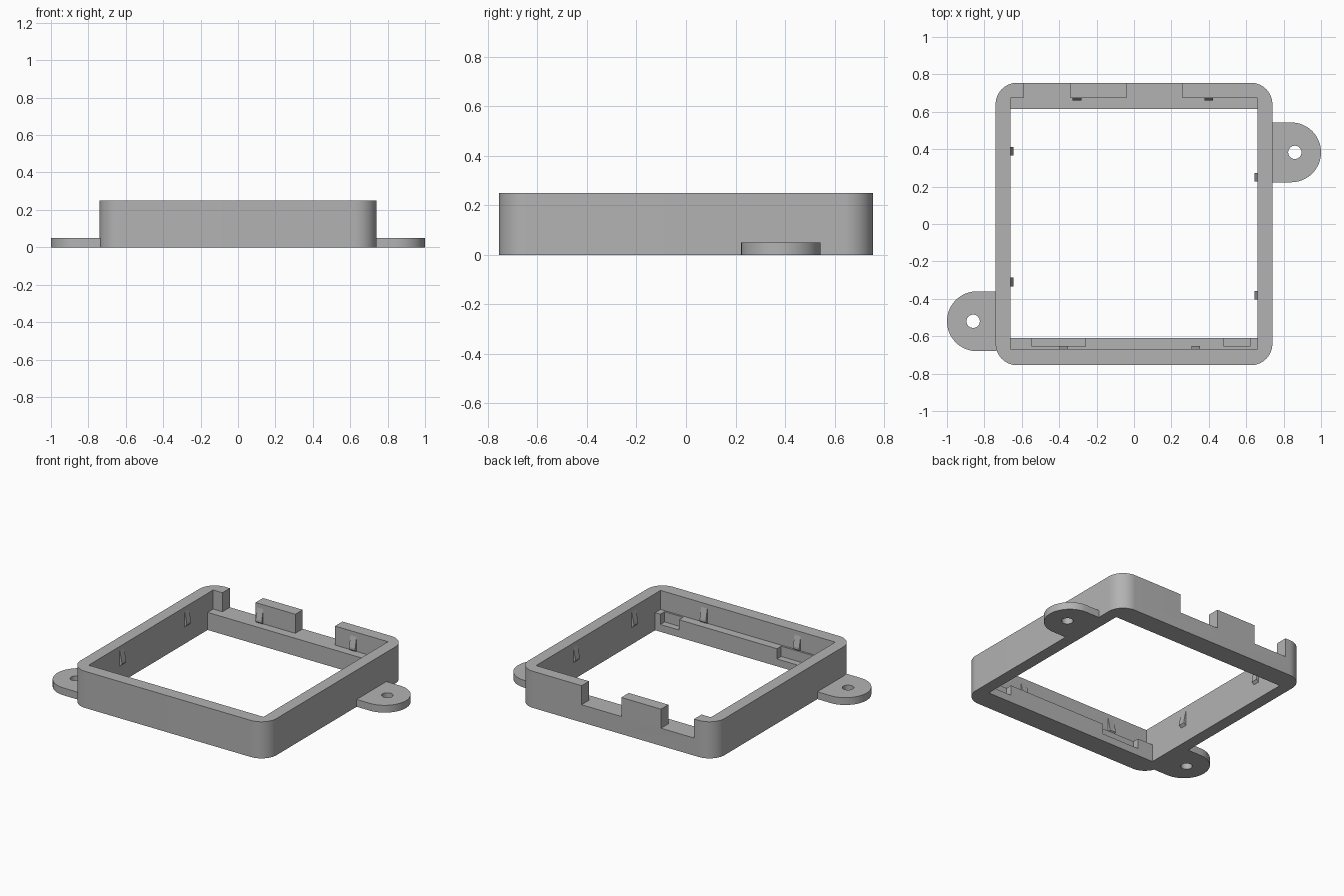
import bpy, bmesh
from math import sin, cos, pi, radians

if "Cube" in bpy.data.objects:
    bpy.data.objects.remove(bpy.data.objects["Cube"])

grey = bpy.data.materials.new("plain grey")
grey.use_nodes = True
colour = (0.45, 0.45, 0.45, 1)
grey.diffuse_color = colour
grey.node_tree.nodes["Principled BSDF"].inputs["Base Color"].default_value = colour

H, FLOOR, LEDGE = 0.25, 0.05, 0.12     # frame, pocket floor and ledge heights
IN_X, IN_FRONT, IN_BACK = 0.66, -0.668, 0.675


def arc(cx, cy, r, a0, a1, n=16):
    steps = [radians(a0 + (a1 - a0) * i / n) for i in range(n + 1)]
    return [(cx + r * cos(a), cy + r * sin(a)) for a in steps]


def prism(name, outline, z0, z1):
    """Extrude a flat counter-clockwise outline from z0 to z1."""
    bm = bmesh.new()
    face = bm.faces.new([bm.verts.new((x, y, z0)) for x, y in outline])
    top = bmesh.ops.extrude_face_region(bm, geom=[face])["geom"]
    for v in top:
        if isinstance(v, bmesh.types.BMVert):
            v.co.z = z1
    bmesh.ops.recalc_face_normals(bm, faces=bm.faces)
    mesh = bpy.data.meshes.new(name)
    bm.to_mesh(mesh)
    bm.free()
    mesh.materials.append(grey)
    ob = bpy.data.objects.new(name, mesh)
    bpy.context.collection.objects.link(ob)
    return ob


def box(name, x0, x1, y0, y1, z0, z1):
    return prism(name, [(x0, y0), (x1, y0), (x1, y1), (x0, y1)], z0, z1)


def activate(ob):
    bpy.ops.object.select_all(action='DESELECT')
    ob.select_set(True)
    bpy.context.view_layer.objects.active = ob


def cut(ob, cutter):
    cutter.hide_render = True
    activate(ob)
    mod = ob.modifiers.new("cut", 'BOOLEAN')
    mod.operation, mod.solver, mod.object = 'DIFFERENCE', 'EXACT', cutter
    bpy.ops.object.modifier_apply(modifier=mod.name)
    bpy.data.objects.remove(cutter)


def smooth(ob):
    activate(ob)
    bpy.ops.object.shade_smooth_by_angle(angle=radians(30))


# Rounded outer frame
W, D, R = 0.74, 0.755, 0.115
outline = []
for sx, sy, a in ((1, 1, 0), (-1, 1, 90), (-1, -1, 180), (1, -1, 270)):
    outline += arc(sx * (W - R), sy * (D - R), R, a, a + 90)
frame = prism("frame", outline, 0, H)

# Opening, narrower below so a ledge stays along the front and back
cut(frame, box("lower_opening", -IN_X, IN_X, -0.61, 0.615, -0.1, 0.4))
cut(frame, box("upper_opening", -IN_X, IN_X, IN_FRONT, IN_BACK, LEDGE, 0.4))

# Notches in the back wall, down to the ledge
for x0, x1 in ((-0.59, -0.34), (-0.04, 0.26)):
    cut(frame, box("notch", x0, x1, 0.65, 0.9, LEDGE, 0.4))

# Pockets in the front ledge
for x0, x1 in ((-0.545, -0.26), (0.48, 0.62)):
    cut(frame, box("pocket", x0, x1, -0.655, -0.55, FLOOR, 0.2))
smooth(frame)

# Mounting ears with screw holes, on opposite sides
for side, sx, cy in (("left", 1, 0.383), ("right", -1, -0.52)):
    ends = arc(0.84, 0, 0.16, -90, 90, 32)
    pts = [(0.735, -0.16)] + ends + [(0.735, 0.16)]
    ear = prism(side + "_mounting_ear", [(sx * x, sx * y + cy) for x, y in pts], 0, 0.05)
    cut(ear, prism("screw_hole", arc(sx * 0.86, cy, 0.036, 0, 337.5, 15), -0.1, 0.2))
    smooth(ear)


def clip(name, x, y, nx, ny):
    """Wedge-shaped snap clip on a wall, pointing along (nx, ny)."""
    half = 0.023
    profile = [(-0.002, 0.22), (0, 0.22), (0.016, 0.145), (0.016, 0.13), (0, 0.115), (-0.002, 0.115)]
    bm = bmesh.new()
    rings = []
    for s in (-half, half):
        rings.append([bm.verts.new((x + nx * d - ny * s, y + ny * d + nx * s, z)) for d, z in profile])
    a, b = rings
    bm.faces.new(a)
    bm.faces.new(b)
    for i in range(len(a)):
        j = (i + 1) % len(a)
        bm.faces.new((a[i], a[j], b[j], b[i]))
    bmesh.ops.recalc_face_normals(bm, faces=bm.faces)
    mesh = bpy.data.meshes.new(name)
    bm.to_mesh(mesh)
    bm.free()
    mesh.materials.append(grey)
    bpy.context.collection.objects.link(bpy.data.objects.new(name, mesh))


# Two snap clips on each inner wall
for y in (0.39, -0.31):
    clip("right_clip", -IN_X, y, 1, 0)
for y in (0.25, -0.38):
    clip("left_clip", IN_X, y, -1, 0)
for x in (-0.375, 0.33):
    clip("front_clip", x, IN_FRONT, 0, 1)
for x in (-0.305, 0.40):
    clip("back_clip", x, IN_BACK, 0, -1)
